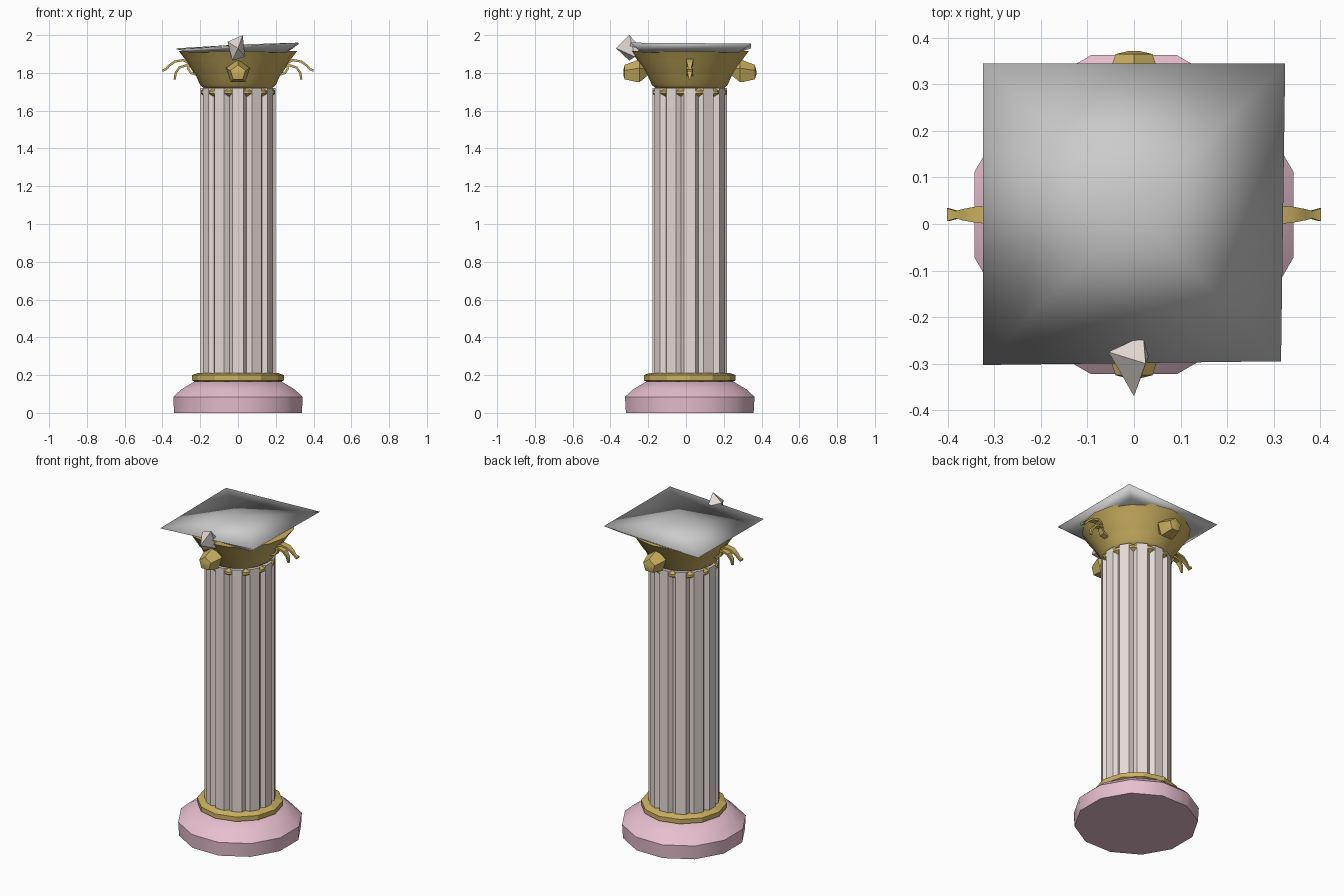
import bpy, bmesh
from math import sin, cos, pi, radians
from mathutils import Vector

if "Cube" in bpy.data.objects:
    bpy.data.objects.remove(bpy.data.objects["Cube"])

CY = 0.02  # column axis sits slightly behind the origin


def mat(name, rgb):
    m = bpy.data.materials.new(name)
    m.diffuse_color = (*rgb, 1)
    m.use_nodes = True
    m.node_tree.nodes["Principled BSDF"].inputs["Base Color"].default_value = m.diffuse_color
    return m


PINK = mat("pink", (0.80, 0.52, 0.62))
GOLD = mat("gold", (0.60, 0.44, 0.12))
CREAM = mat("cream", (0.80, 0.72, 0.68))


def finish(bm, name, material=None, angle=None):
    bmesh.ops.recalc_face_normals(bm, faces=bm.faces)
    me = bpy.data.meshes.new(name)
    bm.to_mesh(me)
    bm.free()
    ob = bpy.data.objects.new(name, me)
    bpy.context.collection.objects.link(ob)
    if material:
        me.materials.append(material)
    if angle:
        bpy.ops.object.select_all(action='DESELECT')
        ob.select_set(True)
        bpy.context.view_layer.objects.active = ob
        bpy.ops.object.shade_smooth_by_angle(angle=radians(angle))
    return ob


def loft(name, rings, material=None, angle=None):
    """Skin equal-length rings of points and cap both ends."""
    bm = bmesh.new()
    rows = [[bm.verts.new(p) for p in r] for r in rings]
    n = len(rows[0])
    for a, b in zip(rows, rows[1:]):
        for i in range(n):
            j = (i + 1) % n
            bm.faces.new((a[i], a[j], b[j], b[i]))
    bm.faces.new(rows[0])
    bm.faces.new(rows[-1])
    return finish(bm, name, material, angle)


def lathe(name, profile, n, material, offset=0.0, angle=None):
    rings = [[(r * cos(offset + 2 * pi * i / n), CY + r * sin(offset + 2 * pi * i / n), z)
              for i in range(n)] for r, z in profile]
    return loft(name, rings, material, angle)


# pink foot
lathe("base", [(0.35, 0), (0.355, 0.085), (0.31, 0.125), (0.24, 0.165)],
      12, PINK, pi / 12, 40)

# gold rings at both ends of the shaft
lathe("lower_ring", [(0.215, 0.16), (0.243, 0.172), (0.243, 0.2), (0.21, 0.212)],
      12, GOLD)
lathe("upper_ring", [(0.18, 1.675), (0.203, 1.69), (0.203, 1.705), (0.18, 1.72)],
      12, GOLD, pi / 12)

# fluted shaft: twelve flat ridges with V grooves
section = []
for k in range(12):
    for deg, r in ((-8.5, 0.2), (8.5, 0.2), (15, 0.178)):
        a = radians(30 * k + deg)
        section.append((r * cos(a), CY + r * sin(a)))
loft("shaft", [[(x, y, z) for x, y in section] for z in (0.16, 1.72)], CREAM)

# flaring capital
lathe("capital_bell", [(0.175, 1.715), (0.20, 1.735), (0.222, 1.785), (0.235, 1.80),
                       (0.275, 1.865), (0.312, 1.915)], 16, GOLD, 0, 40)

# thin square top slab, smoothly shaded with slightly warped corners
bm = bmesh.new()
corners = [(-0.325, -0.303, 1.925), (0.316, -0.295, 1.96),
           (0.325, 0.345, 1.955), (-0.325, 0.345, 1.93)]
rim = [bm.verts.new(c) for c in corners]
top = bm.verts.new((0.0, 0.03, 1.95))
under = [bm.verts.new((x * 0.8, (y - CY) * 0.8 + CY, 1.908)) for x, y, z in corners]
for i in range(4):
    j = (i + 1) % 4
    bm.faces.new((rim[i], rim[j], top))
    bm.faces.new((rim[j], rim[i], under[i], under[j]))
bm.faces.new(under)
finish(bm, "top_slab", None, 180)

# gold buds on the front and back of the capital
for name, s in (("front_bud", -1), ("back_bud", 1)):
    rings = []
    for r, d, z in ((0.022, 0.215, 1.81), (0.066, 0.265, 1.805), (0.062, 0.285, 1.803),
                    (0.042, 0.345, 1.80), (0.012, 0.352, 1.80)):
        rings.append([(r * cos(pi / 2 + 2 * pi * i / 5), CY + s * d,
                       z + r * sin(pi / 2 + 2 * pi * i / 5)) for i in range(5)])
    loft(name, rings, GOLD, 30)

# faceted pale stone on the front edge of the slab
bm = bmesh.new()
for p in ((-0.055, -0.275, 1.965), (0.025, -0.30, 2.0), (0.037, -0.27, 1.885),
          (-0.03, -0.30, 1.865), (0.0, -0.37, 1.93), (0.02, -0.24, 1.935)):
    bm.verts.new(p)
bmesh.ops.convex_hull(bm, input=bm.verts)
finish(bm, "front_stone", CREAM, 30)


def ribbon(name, path, widths, side, thick=0.006):
    """Flat tapering strip following an x-z path."""
    rings = []
    for i, (x, z) in enumerate(path):
        a, b = path[max(i - 1, 0)], path[min(i + 1, len(path) - 1)]
        t = Vector((b[0] - a[0], b[1] - a[1])).normalized() * thick
        w = widths[i]
        rings.append([(side * (x + u * -t.y), CY + v * w, z + u * t.x)
                      for u, v in ((1, -1), (1, 1), (-1, 1), (-1, -1))])
    loft(name, rings, GOLD, 30)


# curled leaves on both sides of the capital
for label, s in (("left", -1), ("right", 1)):
    ribbon(label + "_scroll",
           [(0.225, 1.80), (0.25, 1.845), (0.29, 1.868), (0.335, 1.86), (0.365, 1.838),
            (0.38, 1.82), (0.40, 1.812)],
           [0.01, 0.016, 0.02, 0.018, 0.012, 0.008, 0.014], s)
    ribbon(label + "_curl",
           [(0.24, 1.835), (0.275, 1.84), (0.31, 1.828), (0.33, 1.80), (0.335, 1.765)],
           [0.012, 0.016, 0.017, 0.012, 0.004], s)
    ribbon(label + "_inner_leaf",
           [(0.22, 1.79), (0.25, 1.80), (0.265, 1.825), (0.25, 1.85)],
           [0.016, 0.018, 0.014, 0.006], s)
